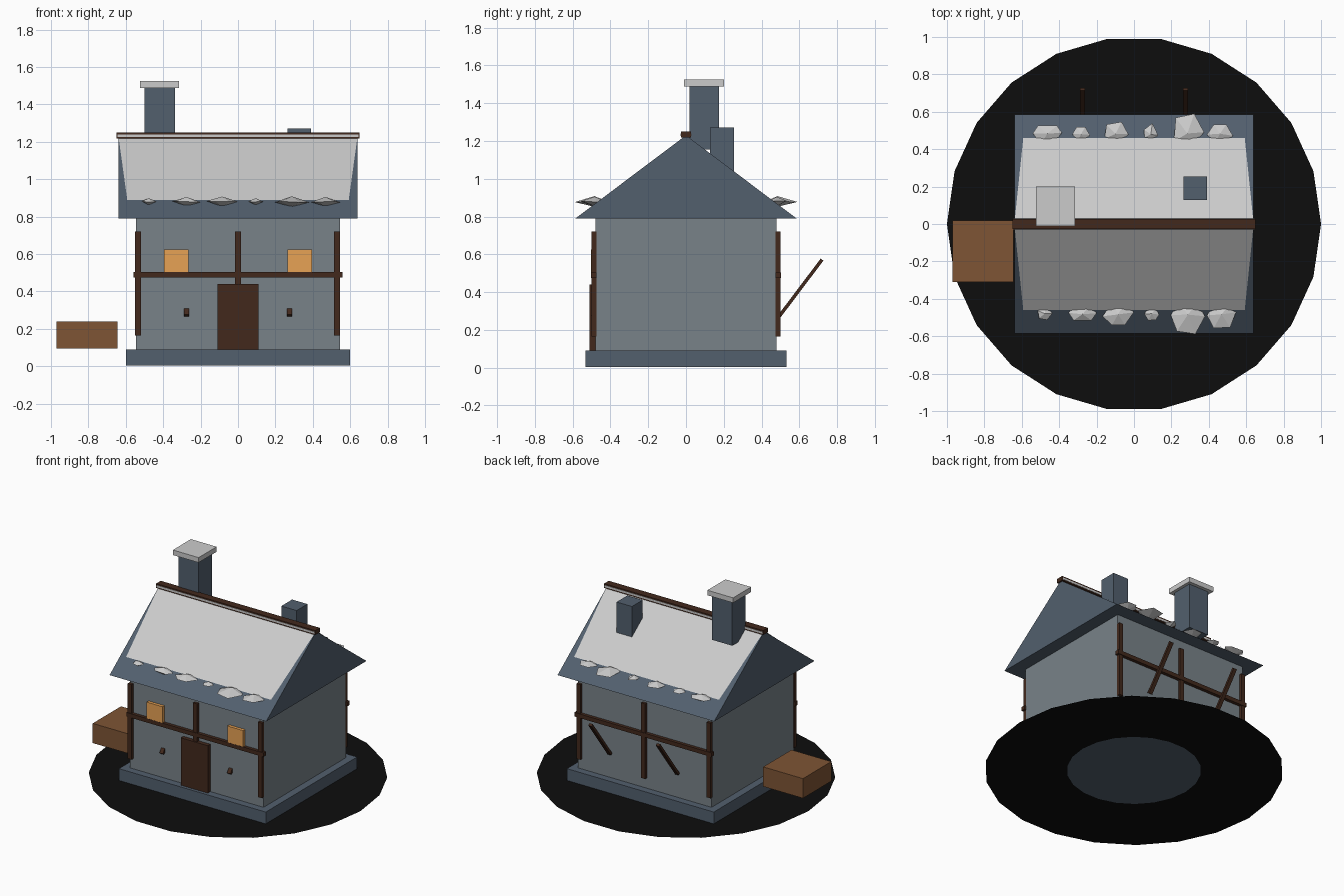
import bpy, bmesh, math, random
from mathutils import Matrix

if "Cube" in bpy.data.objects:
    bpy.data.objects.remove(bpy.data.objects["Cube"])

random.seed(4)


def mat(name, r, g, b):
    m = bpy.data.materials.new(name)
    m.diffuse_color = (r, g, b, 1)
    m.use_nodes = True
    m.node_tree.nodes["Principled BSDF"].inputs["Base Color"].default_value = m.diffuse_color
    return m


WALL = mat("wall_stone", .19, .225, .25)
SLATE = mat("slate", .085, .115, .155)
SNOW = mat("snow", .6, .61, .63)
TIMBER = mat("dark_timber", .055, .022, .012)
CRATE = mat("crate_wood", .21, .09, .035)
GLOW = mat("window_glow", .8, .36, .09)
DARK = mat("ground_dark", .004, .004, .004)


def finish(name, bm, material):
    me = bpy.data.meshes.new(name)
    bm.to_mesh(me)
    bm.free()
    me.materials.append(material)
    ob = bpy.data.objects.new(name, me)
    bpy.context.collection.objects.link(ob)
    return ob


def box(name, x, y, z, material):
    """Box from (min, max) ranges on each axis."""
    bm = bmesh.new()
    bmesh.ops.create_cube(bm, size=1)
    for v in bm.verts:
        for i, (lo, hi) in enumerate((x, y, z)):
            v.co[i] = lo if v.co[i] < 0 else hi
    return finish(name, bm, material)


def mesh(name, verts, faces, material):
    bm = bmesh.new()
    vs = [bm.verts.new(v) for v in verts]
    for f in faces:
        bm.faces.new([vs[i] for i in f])
    bmesh.ops.recalc_face_normals(bm, faces=bm.faces)
    return finish(name, bm, material)


# Flat ground ring, 22 sides
N = 22
ring = [(r * math.cos(math.tau * i / N), r * math.sin(math.tau * i / N), 0)
        for r in (1.0, .45) for i in range(N)]
mesh("ground_ring", ring,
     [(i, (i + 1) % N, N + (i + 1) % N, N + i) for i in range(N)], DARK)

# Plinth and walls
box("plinth", (-.60, .60), (-.533, .533), (.003, .09), SLATE)
box("walls", (-.545, .545), (-.48, .48), (.09, .80), WALL)

# Gable roof prism
RX, RY, Z0, Z1 = .64, .585, .79, 1.23
mesh("roof", [(s * RX, y, z) for s in (-1, 1)
              for y, z in ((-RY, Z0), (RY, Z0), (0, Z1))],
     [(0, 1, 2), (3, 4, 5), (0, 1, 4, 3), (1, 2, 5, 4), (2, 0, 3, 5)], SLATE)

# Snow sheets, ridge beam and its snow strip
for s, side in ((-1, "front"), (1, "back")):
    zb = Z1 - .46 * (Z1 - Z0) / RY + .005
    sheet = [(-.64, 0, Z1 + .005), (.64, 0, Z1 + .005),
             (.592, s * .46, zb), (-.592, s * .46, zb)]
    if s > 0:
        sheet.reverse()
    bm = bmesh.new()
    f = bm.faces.new([bm.verts.new(p) for p in sheet])
    f.normal_update()
    if f.normal.z < 0:
        f.normal_flip()
    finish(side + "_roof_snow", bm, SNOW)
box("ridge_beam", (-.65, .65), (-.027, .027), (1.218, 1.25), TIMBER)
box("ridge_snow", (-.645, .645), (-.029, .029), (1.226, 1.24), SNOW)

# Chimneys
box("chimney", (-.50, -.337), (.018, .175), (1.155, 1.49), SLATE)
box("chimney_cap", (-.525, -.315), (-.01, .20), (1.488, 1.525), SNOW)
box("small_chimney", (.265, .39), (.127, .253), (1.04, 1.27), SLATE)

# Timber frame on front and back, with diagonal braces
for s, side in ((-1, "front"), (1, "back")):
    ys = sorted((s * .475, s * .50))
    for x, tag in ((-.535, "left"), (0, "middle"), (.53, "right")):
        box(f"{side}_{tag}_post", (x - .016, x + .016), ys, (.165, .72), TIMBER)
    box(side + "_rail", (-.56, .56), sorted((s * .475, s * .504)),
        (.475, .505), TIMBER)
    for x in (-.276, .276):
        bm = bmesh.new()
        bmesh.ops.create_cube(bm, size=1, matrix=(
            Matrix.Translation((x, s * .495 + .112, .422))
            @ Matrix.Rotation(math.atan2(-.23, .305), 4, 'X')
            @ Matrix.Diagonal((.028, .018, .375, 1))))
        finish(side + "_brace", bm, TIMBER)

# Door and lit windows
box("door", (-.11, .11), (-.51, -.475), (.09, .44), TIMBER)
for x in (-.33, .33):
    box("window", (x - .065, x + .065), (-.503, -.475), (.49, .625), GLOW)

# Wooden crate beside the house
box("crate", (-.97, -.645), (-.31, .02), (.095, .24), CRATE)

# Snow clumps along both eaves: squashed, uneven bipyramids (x, radius, reach in y)
CLUMPS = {
    -1: [(-.478, .043, .515), (-.275, .075, .525), (-.085, .085, .545),
         (.095, .04, .52), (.288, .092, .60), (.468, .078, .57)],
    1: [(-.463, .078, .54), (-.283, .047, .525), (-.098, .068, .555),
        (.09, .04, .54), (.285, .09, .60), (.46, .07, .54)],
}
for s, row in CLUMPS.items():
    for x, r, reach in row:
        n = random.choice((5, 6))
        cy = .475 + .1 * r
        h = .2 * r + .01
        pts = []
        for i in range(n):
            a = math.tau * i / n + random.uniform(-.2, .2)
            c, d = math.cos(a), math.sin(a)
            out = (reach - cy) if d > 0 else r * .8
            pts.append((x + r * c, s * (cy + out * d),
                        .88 + random.uniform(-.15, .15) * h))
        pts += [(x, s * cy, .88 + h), (x, s * cy, .88 - h)]
        mesh("eave_snow_clump", pts,
             [(i, (i + 1) % n, n + k) for i in range(n) for k in (0, 1)], SNOW)
